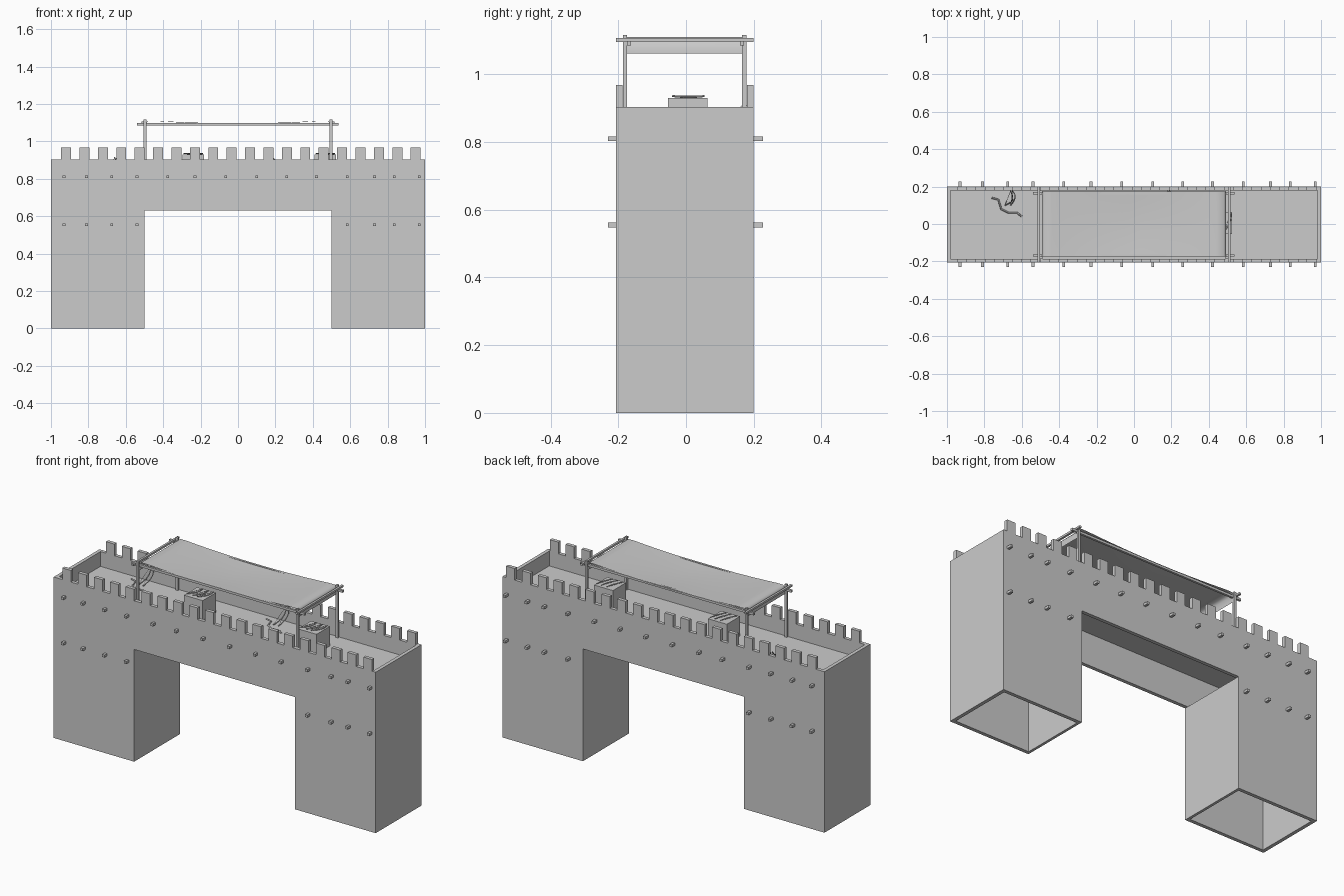
import bpy, bmesh, math
from mathutils import Vector

cube = bpy.data.objects.get("Cube")
if cube:
    bpy.data.objects.remove(cube, do_unlink=True)

grey = bpy.data.materials.new("pale grey")
grey.use_nodes = True
grey.diffuse_color = (0.6, 0.6, 0.6, 1)
grey.node_tree.nodes["Principled BSDF"].inputs["Base Color"].default_value = (0.6, 0.6, 0.6, 1)

FRONT, BACK, THICK = -0.207, 0.2, 0.02
WALL_TOP, MERLON_TOP, GATE_TOP, DECK = 0.903, 0.968, 0.63, 0.82


def finish(name, bm):
    bmesh.ops.recalc_face_normals(bm, faces=bm.faces)
    mesh = bpy.data.meshes.new(name)
    bm.to_mesh(mesh)
    bm.free()
    mesh.materials.append(grey)
    obj = bpy.data.objects.new(name, mesh)
    bpy.context.collection.objects.link(obj)
    return obj


def box(name, x, y, z):
    bm = bmesh.new()
    bmesh.ops.create_cube(bm, size=1)
    for v in bm.verts:
        v.co = [lo + (c + 0.5) * (hi - lo) for c, (lo, hi) in zip(v.co, (x, y, z))]
    return finish(name, bm)


def rod(name, points, radius=0.003, closed=False):
    curve = bpy.data.curves.new(name, "CURVE")
    curve.dimensions = "3D"
    curve.bevel_depth = radius
    curve.bevel_resolution = 0
    curve.materials.append(grey)
    spline = curve.splines.new("POLY")
    spline.points.add(len(points) - 1)
    for p, co in zip(spline.points, points):
        p.co = (*co, 1)
    spline.use_cyclic_u = closed
    obj = bpy.data.objects.new(name, curve)
    bpy.context.collection.objects.link(obj)


def bow(name, start, end, bulge):
    # Curved stave with a straight string closing it
    a, b, out = Vector(start), Vector(end), Vector(bulge)
    stave = [a.lerp(b, i / 8) + out * math.sin(math.pi * i / 8) for i in range(9)]
    rod(name, stave)
    rod(name + "_string", [a, b], 0.0012)


# Long walls: gate outline with battlements, extruded to thickness
def long_wall(name, y):
    outline = [(1, WALL_TOP), (1, 0), (0.5, 0), (0.5, GATE_TOP),
               (-0.5, GATE_TOP), (-0.5, 0), (-1, 0), (-1, WALL_TOP)]
    for i in range(20):
        left = -0.946 + i * 0.0984
        right = left + 0.053
        outline += [(left, WALL_TOP), (left, MERLON_TOP), (right, MERLON_TOP), (right, WALL_TOP)]
    bm = bmesh.new()
    face = bm.faces.new([bm.verts.new((x, y, z)) for x, z in outline])
    extruded = bmesh.ops.extrude_face_region(bm, geom=[face])
    moved = [g for g in extruded["geom"] if isinstance(g, bmesh.types.BMVert)]
    bmesh.ops.translate(bm, verts=moved, vec=(0, THICK, 0))
    finish(name, bm)


long_wall("front_wall", FRONT)
long_wall("back_wall", BACK - THICK)

# End walls, gate side walls and walkway
inner = (FRONT + THICK, BACK - THICK)
for side, s in (("left", 1), ("right", -1)):
    box(side + "_end_wall", sorted((s, s * 0.98)), inner, (0, WALL_TOP))
    box(side + "_gate_wall", sorted((s * 0.5, s * 0.515)), inner, (0, GATE_TOP))
box("walkway", (-0.98, 0.98), inner, (DECK - 0.01, DECK))

# Projecting beam ends in two rows
upper = [-0.93, -0.81, -0.675, -0.54, -0.375, -0.23, -0.065,
         0.1, 0.26, 0.42, 0.585, 0.73, 0.835, 0.97]
for z, row in ((0.81, upper), (0.555, [x for x in upper if abs(x) > 0.5])):
    for x in row:
        across = (x - 0.007, x + 0.007)
        height = (z - 0.007, z + 0.007)
        box("front_beam_end", across, (-0.23, FRONT + 0.01), height)
        box("back_beam_end", across, (BACK - 0.01, 0.228), height)

# Canopy frame: posts, long rails and cross rails
for x in (-0.497, 0.497):
    for y in (-0.18, 0.172):
        box("canopy_post", (x - 0.007, x + 0.007), (y - 0.006, y + 0.006), (DECK, 1.116))
    off = x + math.copysign(0.012, x)
    box("canopy_cross_rail", (off - 0.006, off + 0.006), (-0.207, 0.2), (1.096, 1.107))
for y in (-0.169, 0.165):
    box("canopy_long_rail", (-0.54, 0.537), (y - 0.006, y + 0.006), (1.085, 1.098))

# Sagging canopy cloth with a short drop at each end
profile = [(-0.493, 1.062), (-0.492, 1.098)]
for i in range(25):
    x = -0.48 + 0.04 * i
    profile.append((x, 1.096 + 0.014 * min(1, (x / 0.44) ** 2)))
profile += [(0.492, 1.098), (0.493, 1.062)]
bm = bmesh.new()
rows = []
for j in range(9):
    t = j / 4 - 1
    rows.append([bm.verts.new((x, 0.174 * t, z - 0.006 * (1 - t * t) * (1 - abs(x) / 0.5)))
                 for x, z in profile])
for a, b in zip(rows, rows[1:]):
    for i in range(len(profile) - 1):
        bm.faces.new((a[i], a[i + 1], b[i + 1], b[i]))
cloth = finish("canopy_cloth", bm)
cloth.data.polygons.foreach_set("use_smooth", [True] * len(cloth.data.polygons))

# Crates with bows lying on the lids
for x in (-0.24, 0.467):
    box("crate", (x - 0.058, x + 0.058), (-0.053, 0.064), (DECK, 0.93))
    for k in (-0.03, 0.005, 0.035):
        bow("crate_bow", (x + k - 0.02, -0.04, 0.936), (x + k + 0.015, 0.055, 0.936), (0.012, 0, -0.003))

# Bows on the walkway and leaning on the back wall
for x in (-0.66, 0.18):
    bow("leaning_bow", (x - 0.03, 0.1, DECK + 0.005), (x, 0.177, 0.915), (0.025, -0.01, 0))
    bow("leaning_bow", (x, 0.1, DECK + 0.005), (x + 0.01, 0.177, 0.91), (0.02, 0.005, 0))
    rod("walkway_bow", [(x + dx, dy, DECK + 0.004) for dx, dy in
                        ((-0.1, 0.14), (-0.065, 0.13), (-0.05, 0.08), (-0.01, 0.06), (0.035, 0.06), (0.06, 0.04))], 0.005)
